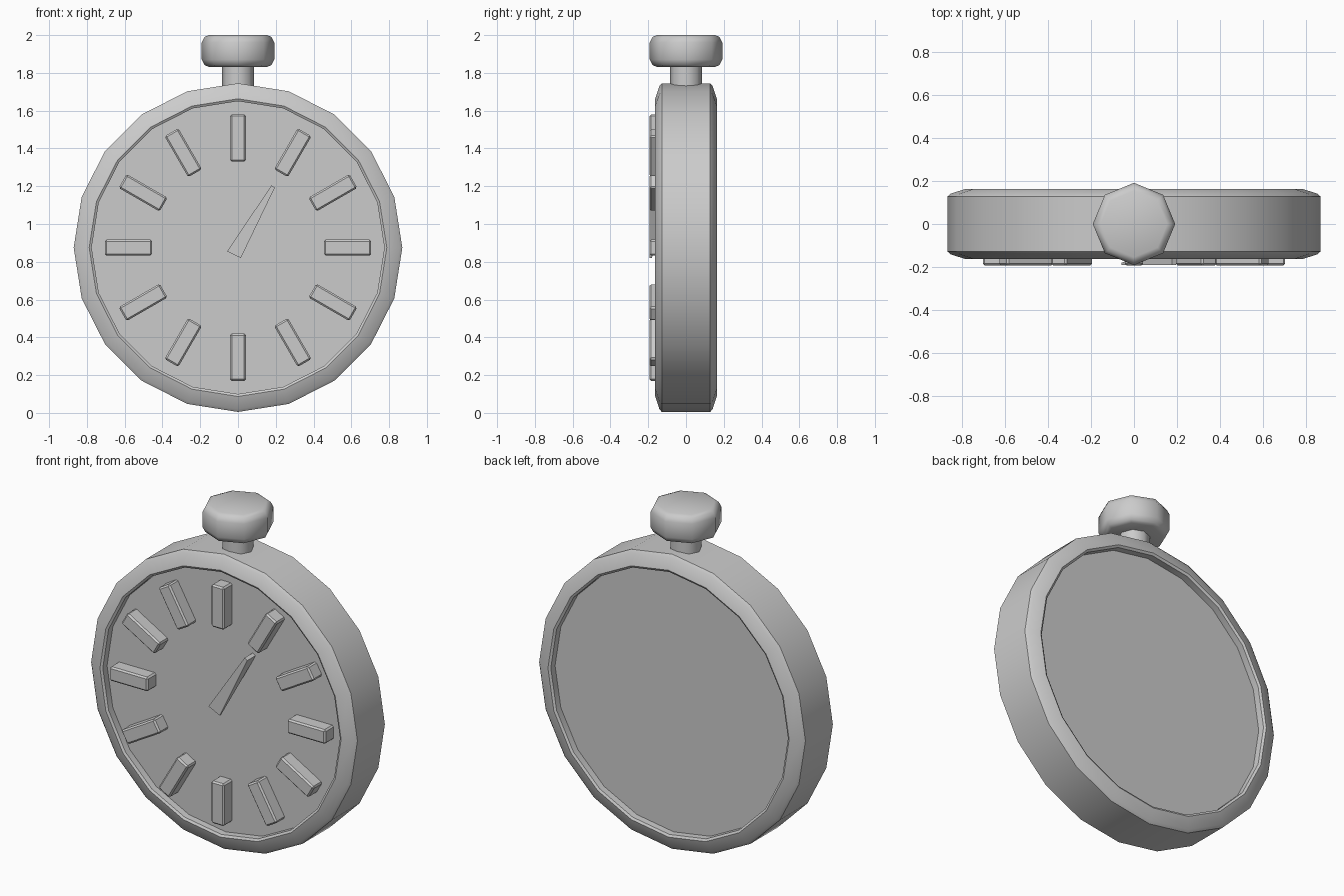
import bpy, bmesh, math
from mathutils import Matrix, Vector

if "Cube" in bpy.data.objects:
    bpy.data.objects.remove(bpy.data.objects["Cube"])

CZ = 0.875      # height of the dial centre
FACE_Y = -0.115  # recessed dial plane
FRONT_Y = -0.194


def finish(name, bm, angle=None):
    bmesh.ops.recalc_face_normals(bm, faces=bm.faces)
    mesh = bpy.data.meshes.new(name)
    bm.to_mesh(mesh)
    bm.free()
    ob = bpy.data.objects.new(name, mesh)
    bpy.context.collection.objects.link(ob)
    if angle:
        bpy.ops.object.select_all(action='DESELECT')
        ob.select_set(True)
        bpy.context.view_layer.objects.active = ob
        bpy.ops.object.shade_smooth_by_angle(angle=math.radians(angle))
    return ob


def lathe(name, profile, sides, matrix, angle):
    """Revolve (radius, height) points about local z and cap both ends."""
    bm = bmesh.new()
    rings = []
    for r, h in profile:
        rings.append([bm.verts.new(matrix @ Vector((
            r * math.cos(2 * math.pi * i / sides),
            r * math.sin(2 * math.pi * i / sides), h))) for i in range(sides)])
    for a, b in zip(rings, rings[1:]):
        for i in range(sides):
            j = (i + 1) % sides
            bm.faces.new((a[i], a[j], b[j], b[i]))
    bm.faces.new(rings[0])
    bm.faces.new(rings[-1])
    return finish(name, bm, angle)


# Case: 20-sided disc with sloped rims and recessed front and back faces
half = [(0.775, 0.115), (0.775, 0.155), (0.788, 0.163), (0.855, 0.141), (0.87, 0.128)]
profile = half + [(r, -h) for r, h in reversed(half)]
lathe("case", profile, 20,
      Matrix.Translation((0, 0, CZ)) @ Matrix.Rotation(math.pi / 2, 4, 'X'), 40)

# Stem and rounded octagonal crown button
lathe("stem", [(0.085, 1.68), (0.085, 1.85)], 8, Matrix.Identity(4), 50)
lathe("crown", [(0.155, 1.832), (0.178, 1.842), (0.192, 1.87),
                (0.192, 1.962), (0.178, 1.99), (0.155, 2.0)], 8, Matrix.Identity(4), 50)

# Twelve raised hour markers
for k in range(12):
    bm = bmesh.new()
    bmesh.ops.create_cube(bm, size=1)
    depth = 0.1
    bmesh.ops.scale(bm, vec=(0.084, depth, 0.25), verts=bm.verts)
    bmesh.ops.bevel(bm, geom=bm.edges[:], offset=0.009, segments=1, affect='EDGES')
    bmesh.ops.translate(bm, vec=(0, FRONT_Y + depth / 2, 0.58), verts=bm.verts)
    bm.transform(Matrix.Translation((0, 0, CZ)) @ Matrix.Rotation(k * math.pi / 6, 4, 'Y'))
    finish("hour_marker_%02d" % k, bm)

# Tapered hand: level front, thicker towards the tip
outline = [(-0.058, 0.855), (0.015, 0.82), (0.195, 1.193), (0.177, 1.204)]
backs = [-0.18, -0.18, FACE_Y + 0.005, FACE_Y + 0.005]
bm = bmesh.new()
front = [bm.verts.new((x, -0.192, z)) for x, z in outline]
back = [bm.verts.new((x, y, z)) for (x, z), y in zip(outline, backs)]
bm.faces.new(front)
bm.faces.new(back)
for i in range(4):
    j = (i + 1) % 4
    bm.faces.new((front[i], front[j], back[j], back[i]))
finish("hand", bm)
